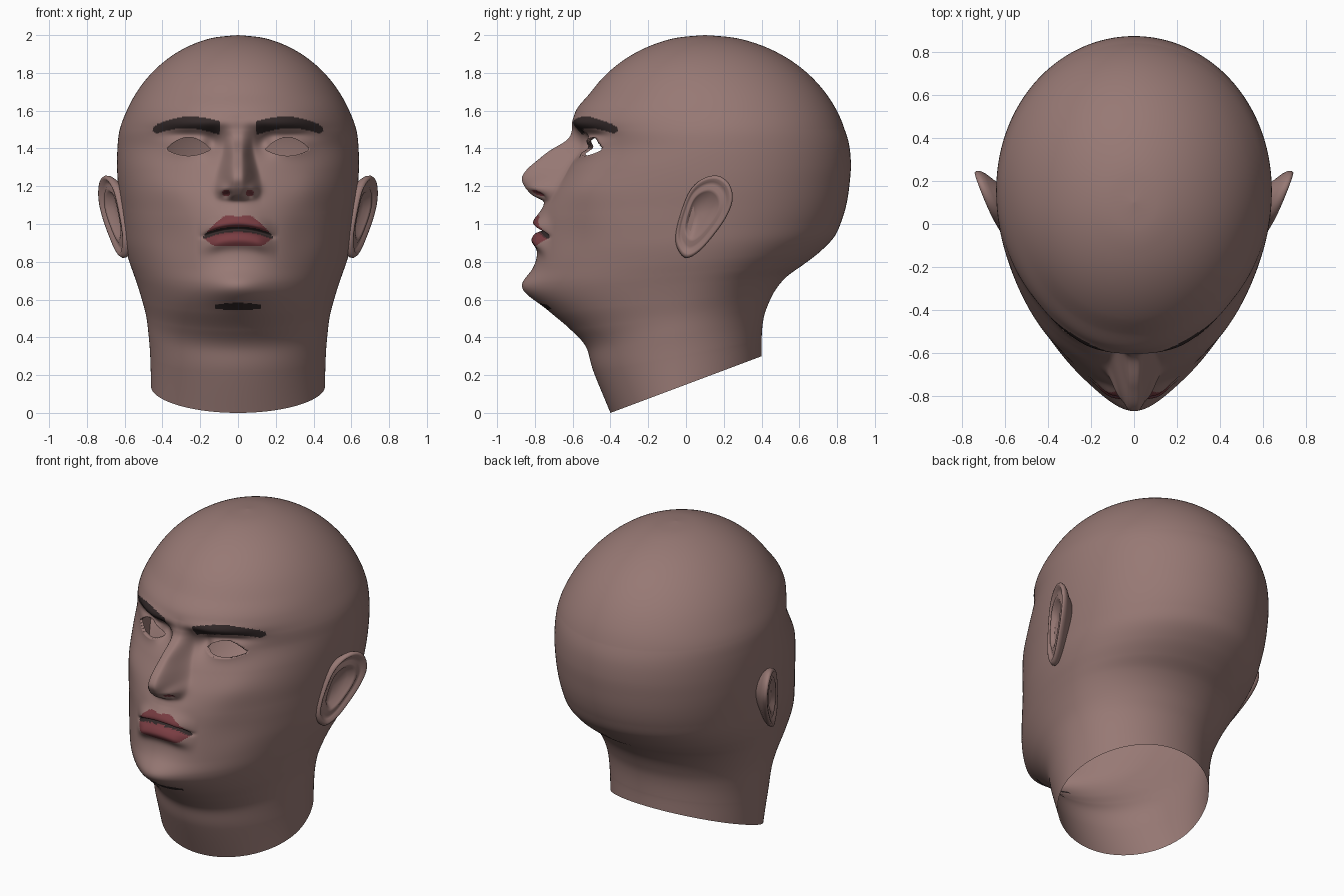
import bpy, bmesh, math
from math import sin, cos, pi, exp, radians

if "Cube" in bpy.data.objects:
    bpy.data.objects.remove(bpy.data.objects["Cube"])


def material(name, rgb):
    m = bpy.data.materials.new(name)
    m.diffuse_color = (*rgb, 1)
    m.use_nodes = True
    m.node_tree.nodes["Principled BSDF"].inputs["Base Color"].default_value = m.diffuse_color
    return m


skin = material("skin", (0.31, 0.19, 0.175))
lip_red = material("lip_red", (0.19, 0.046, 0.054))
brow_dark = material("brow_dark", (0.033, 0.022, 0.022))


def spline(rows, t):
    """Catmull-Rom through rows of numbers, t measured in row indices."""
    i = min(int(t), len(rows) - 2)
    f = t - i
    a, b, c, d = (rows[max(0, min(len(rows) - 1, k))] for k in (i - 1, i, i + 1, i + 2))
    return [q + 0.5 * f * (r - p + f * (2 * p - 5 * q + 4 * r - s + f * (3 * (q - r) + s - p)))
            for p, q, r, s in zip(a, b, c, d)]


def bump(x, z, cx, cz, sx, sz):
    return exp(-((x - cx) / sx) ** 2 - ((z - cz) / sz) ** 2)


def smooth(v):
    v = max(0.0, min(1.0, v))
    return v * v * (3 - 2 * v)


# Head profile: front z, front y, back y, half width
PROFILE = [
    (0, -.40, .40, .46), (.22, -.49, .40, .465), (.35, -.53, .41, .475),
    (.44, -.61, .435, .487), (.53, -.71, .475, .51), (.61, -.775, .535, .533),
    (.68, -.80, .62, .555), (.76, -.795, .71, .58), (.85, -.785, .785, .60),
    (.95, -.77, .825, .612), (1.05, -.75, .85, .623), (1.16, -.71, .865, .634),
    (1.28, -.64, .873, .64), (1.40, -.575, .865, .638), (1.50, -.585, .84, .626)]
# Crown continues as an ellipsoid
for deg in (25, 34, 43, 52, 61, 70, 79, 89.9):
    s, c = sin(radians(deg)), cos(radians(deg))
    PROFILE.append((1.3 + .7 * s, .1 - (.735 + .02 * (deg < 30)) * c, .1 + .773 * c, .652 * c))

# Nose height above the face: z, height
NOSE = [(1.08, 0), (1.12, .02), (1.15, .095), (1.19, .155), (1.24, .205),
        (1.285, .208), (1.34, .18), (1.39, .14), (1.45, .05), (1.50, .015), (1.56, 0)]


def nose(x, z):
    if not NOSE[0][0] < z < NOSE[-1][0]:
        return 0
    i = max(k for k, r in enumerate(NOSE) if r[0] <= z)
    f = (z - NOSE[i][0]) / (NOSE[i + 1][0] - NOSE[i][0])
    wide = .13 - .05 * smooth((z - 1.19) / .25)
    return spline(NOSE, i + f)[1] * smooth(1 - (x - .015) / (wide - .015))


def mouth_line(x):
    return .972 - .04 * min(1, x / .185) ** 2


def face_relief(x, z):
    """Forward displacement of the face at distance x from the middle."""
    side = smooth((.22 - x) / .12)
    m = mouth_line(x)
    return (nose(x, z)
            + .04 * bump(x, z, .085, 1.185, .035, .035)         # nostril wings
            - .03 * bump(x, z, .06, 1.155, .022, .018)          # nostrils
            + .07 * bump(x, z, 0, .665, .17, .085)              # chin
            + side * .045 * exp(-((z - m - .035) / .045) ** 2)  # upper lip
            + side * .042 * exp(-((z - m + .055) / .042) ** 2)  # lower lip
            - side * .05 * exp(-((z - m) / .014) ** 2)          # mouth slit
            + .02 * bump(x, z, 0, 1.07, .12, .05)
            - .055 * bump(x, z, .135, 1.43, .05, .06)           # inner eye socket
            - .03 * bump(x, z, .27, 1.47, .12, .03)             # lid crease
            + .022 * bump(x, z, .265, 1.40, .10, .05)           # eyeball swell
            + .025 * bump(x, z, .2, 1.535, .2, .035)            # brow ridge
            + .012 * bump(x, z, .38, 1.2, .1, .09)              # cheekbone
            - .02 * bump(x, z, .36, .93, .12, .14))             # cheek hollow


# Eye opening: distance from middle, height, half width
EYE_X, EYE_Z, EYE_W = .262, 1.395, .118


def eye_limits(x):
    k = max(0, 1 - ((x - EYE_X) / EYE_W) ** 2)
    return EYE_Z - .034 * k, EYE_Z + .063 * k


def face_colour(x, y, z):
    """0 skin, 1 lips and nostrils, 2 eyebrows, mouth slit and chin patch."""
    if y > -.3:
        return 0
    if .095 < x < .45:                                           # eyebrows
        u = (x - .10) / .34
        mid = 1.508 + .034 * sin(pi * max(0, min(1, u))) - .008 * u
        half = (.037 - .012 * u) * min(1, (.455 - x) / .03) ** .5
        if abs(z - mid) < half:
            return 2
    if x < .186:                                                 # lips
        top = 1.045 - .112 * max(0, (x - .06) / .125) ** 1.4 - .01 * max(0, 1 - x / .03)
        low = .885 + .045 * max(0, (x - .12) / .065) ** 1.5
        if low < z < top:
            return 2 if abs(z - mouth_line(x)) < .013 else 1
    if ((x - .062) / .02) ** 2 + ((z - 1.165) / .018) ** 2 < 1:   # nostrils
        return 1
    if x < .122 and abs(z - .563) < .02 - .7 * x * x and y < -.6:  # chin patch
        return 2
    return 0


def finish(bm, name, mats):
    bmesh.ops.remove_doubles(bm, verts=bm.verts, dist=.0003)
    bmesh.ops.recalc_face_normals(bm, faces=bm.faces)
    for f in bm.faces:
        f.smooth = True
    me = bpy.data.meshes.new(name)
    bm.to_mesh(me)
    bm.free()
    for m in mats:
        me.materials.append(m)
    ob = bpy.data.objects.new(name, me)
    bpy.context.collection.objects.link(ob)
    return ob


def skin_rings(bm, rings):
    for r0, r1 in zip(rings, rings[1:]):
        for j in range(len(r0)):
            k = (j + 1) % len(r0)
            bm.faces.new((r0[j], r0[k], r1[k], r1[j]))


# Head shell of rings tilted up to the back, open at the neck
STEPS, COLS = 18, 260
bm = bmesh.new()
rings = []
for i in range((len(PROFILE) - 1) * STEPS + 1):
    zf, yf, yb, w = spline(PROFILE, i / STEPS)
    tilt = .19 * max(0, 1 - zf / 1.5) + .11 * max(0, 1 - zf / .22)
    yc = -.03 + .18 * smooth((zf - .3) / .8) - .05 * smooth((zf - 1.5) / .4)
    p = 1 + .06 * smooth((1.35 - zf) / .3) + .1 * smooth((zf - .3) / .35) * smooth((1 - zf) / .3)
    ring = []
    for j in range(COLS):
        t = 2 * j / COLS - 1
        a = pi * (.45 * t + .55 * t ** 3)
        c = cos(a)
        x = w * sin(a)
        y = yc - (yc - yf) * c ** p if c > 0 else yc + (yb - yc) * (-c) ** .97
        z = zf + tilt * (y - yf) / max(1e-6, yb - yf)
        if c > 0 and z < 1.8:
            y -= face_relief(abs(x), z) * smooth(c * 2.5)
        ring.append(bm.verts.new((x, y, z)))
    rings.append(ring)
skin_rings(bm, rings)
tip = sum((v.co for v in rings[-1]), rings[-1][0].co * 0) / COLS
for v in rings[-1]:
    v.co = tip

# Eye openings with a lid rim turned inward
holes = []
for f in bm.faces:
    c = f.calc_center_median()
    lo, hi = eye_limits(abs(c.x))
    if c.y < -.2 and lo < c.z < hi:
        holes.append(f)
bmesh.ops.delete(bm, geom=holes, context='FACES')
rim = [e for e in bm.edges if e.is_boundary and 1.2 < e.verts[0].co.z < 1.6]
for v in {v for e in rim for v in e.verts}:
    lo, hi = eye_limits(abs(v.co.x))
    v.co.z = hi if v.co.z > EYE_Z else lo
for f in bm.faces:
    c = f.calc_center_median()
    f.material_index = face_colour(abs(c.x), c.y, c.z)
new = bmesh.ops.extrude_edge_only(bm, edges=rim)['geom']
for v in new:
    if isinstance(v, bmesh.types.BMVert):
        v.co.y += .025
finish(bm, "head", (skin, lip_red, brow_dark))

# Ears: outline (y, z) and rings (scale, outward offset) from hollow over rim to back
OUTLINE = [(0, .82), (-.045, .87), (-.055, .94), (-.03, 1.05), (.02, 1.175), (.09, 1.24),
           (.17, 1.255), (.23, 1.21), (.247, 1.13), (.215, 1.04), (.15, .945), (.07, .855)]
EAR = [(.03, -.04), (.45, -.034), (.56, -.008), (.64, -.002), (.74, -.014),
       (.83, -.010), (.9, .004), (.96, .003), (1, -.01), (.985, -.028), (.92, -.045),
       (.76, -.07), (.5, -.13)]
loop = OUTLINE[-2:] + OUTLINE + OUTLINE[:3]
for name, sx in (("ear_right", 1), ("ear_left", -1)):
    bm = bmesh.new()
    rings = []
    for s, dx in EAR:
        ring = []
        for j in range(60):
            y, z = spline(loop, 2 + j / 5)
            y, z = .07 + (y - .07) * s, 1.06 + (z - 1.06) * s
            x = .60 + .4 * (y + .05) + .07 * (z - .85) + dx
            ring.append(bm.verts.new((sx * x, y, z)))
        rings.append(ring)
    skin_rings(bm, rings)
    bm.faces.new(rings[0])
    finish(bm, name, (skin,))
